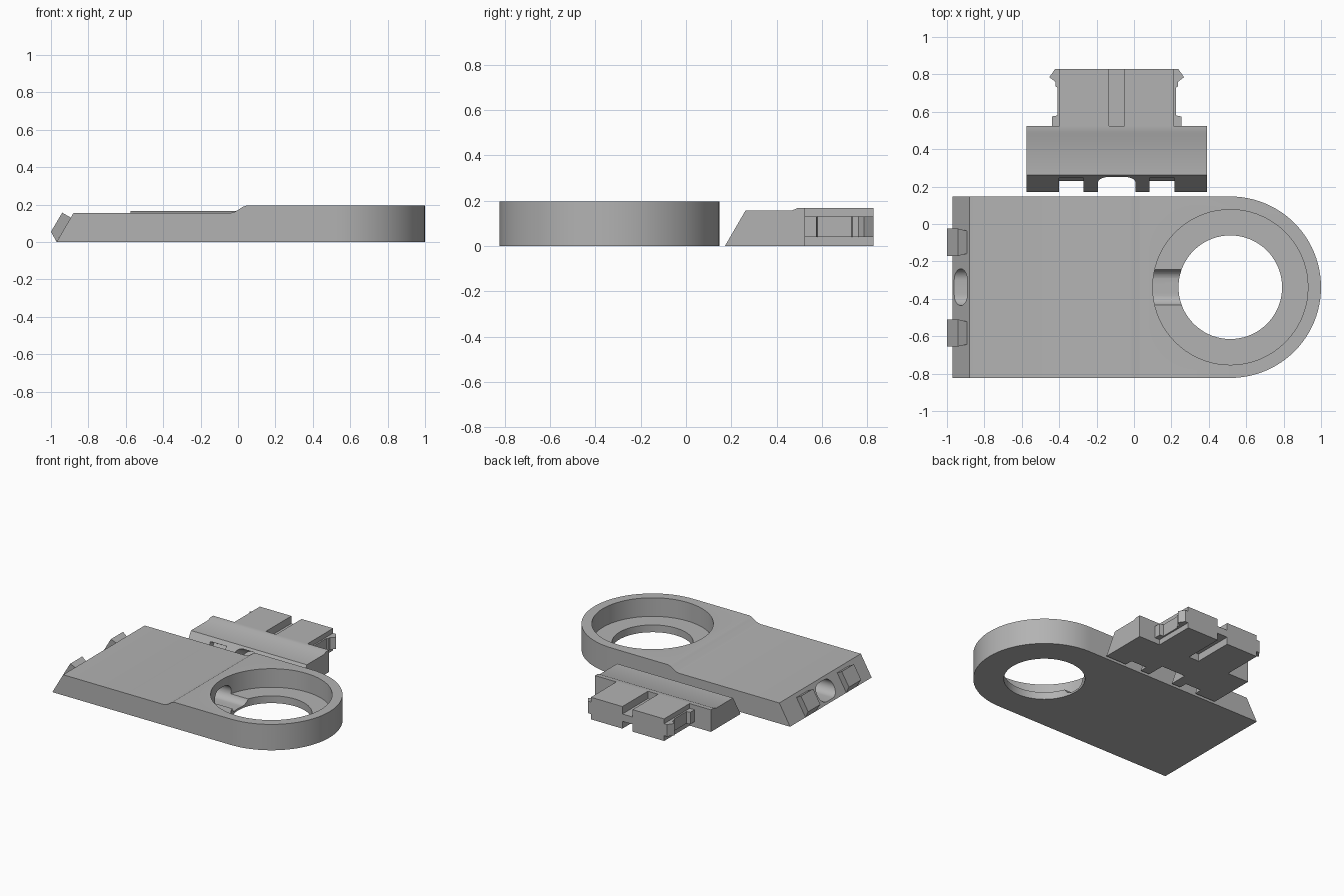
import bpy, bmesh, math

if "Cube" in bpy.data.objects:
    bpy.data.objects.remove(bpy.data.objects["Cube"])

grey = bpy.data.materials.new("plain grey")
grey.diffuse_color = (0.45, 0.45, 0.45, 1)
grey.use_nodes = True
grey.node_tree.nodes["Principled BSDF"].inputs["Base Color"].default_value = grey.diffuse_color

# Extrude a 2D profile along an axis (or through a custom mapping)
MAPS = {"x": lambda u, v, w: (w, u, v),
        "y": lambda u, v, w: (u, w, v),
        "z": lambda u, v, w: (u, v, w)}


def prism(name, pts, axis, a, b):
    f = MAPS[axis] if isinstance(axis, str) else axis
    bm = bmesh.new()
    lo = [bm.verts.new(f(u, v, a)) for u, v in pts]
    hi = [bm.verts.new(f(u, v, b)) for u, v in pts]
    bm.faces.new(lo)
    bm.faces.new(hi)
    for i in range(len(pts)):
        j = (i + 1) % len(pts)
        bm.faces.new((lo[i], lo[j], hi[j], hi[i]))
    bmesh.ops.recalc_face_normals(bm, faces=bm.faces)
    me = bpy.data.meshes.new(name)
    bm.to_mesh(me)
    bm.free()
    me.materials.append(grey)
    ob = bpy.data.objects.new(name, me)
    bpy.context.collection.objects.link(ob)
    return ob


def arc(cx, cy, r, a0, a1, n):
    return [(cx + r * math.cos(math.radians(a0 + (a1 - a0) * i / n)),
             cy + r * math.sin(math.radians(a0 + (a1 - a0) * i / n))) for i in range(n + 1)]


def box(name, x0, x1, y0, y1, z0, z1):
    return prism(name, [(x0, y0), (x1, y0), (x1, y1), (x0, y1)], "z", z0, z1)


def activate(ob):
    bpy.ops.object.select_all(action="DESELECT")
    ob.select_set(True)
    bpy.context.view_layer.objects.active = ob


def combine(ob, tool, op="DIFFERENCE"):
    m = ob.modifiers.new("cut", "BOOLEAN")
    m.operation, m.solver, m.object = op, "EXACT", tool
    activate(ob)
    bpy.ops.object.modifier_apply(modifier=m.name)
    bpy.data.objects.remove(tool)


def smooth(ob):
    activate(ob)
    bpy.ops.object.shade_smooth_by_angle(angle=math.radians(30))


# --- Main plate: side profile trimmed to a round-ended outline ---
CX, CY, R = 0.515, -0.338, 0.485
plate = prism("ring_plate", [(-0.97, 0), (1.1, 0), (1.1, 0.195), (0.045, 0.195), (0.025, 0.188),
                             (-0.015, 0.162), (-0.04, 0.155), (-0.88, 0.155)], "y", -0.9, 0.2)
outline = arc(CX, CY, R, -90, 90, 48) + [(-1.2, CY + R), (-1.2, CY - R)]
combine(plate, prism("outline", outline, "z", -0.1, 0.3), "INTERSECT")
# Stepped round opening
combine(plate, prism("recess", arc(CX, CY, 0.415, 0, 355, 71), "z", 0.055, 0.3))
combine(plate, prism("hole", arc(CX, CY, 0.277, 0, 355, 71), "z", -0.1, 0.3))
# Flat oval passage from the sloped end into the opening
oval = arc(CY + 0.038, 0.075, 0.06, -90, 90, 16) + arc(CY - 0.038, 0.075, 0.06, 90, 270, 16)
combine(plate, prism("passage", oval, "x", -1.2, CX))
smooth(plate)

# --- Dovetail teeth on the sloped end ---
for name, yc in (("tooth_back", -0.0975), ("tooth_front", -0.5825)):
    tooth = prism(name, [(-0.97, 0.001), (-0.893, 0.13), (-0.94, 0.157), (-1.0, 0.055)],
                  "y", yc - 0.0725, yc + 0.0725)
    for v in tooth.data.vertices:
        if (v.co.x > -0.9) or v.co.z < 0.01:
            v.co.y = yc + (v.co.y - yc) * 0.84

# --- Connector block ---
MX = -0.0925
block = prism("connector_block", [(0.172, 0), (0.525, 0), (0.525, 0.166), (0.49, 0.166),
                                  (0.465, 0.155), (0.262, 0.155)], "x", MX - 0.4825, MX + 0.4825)
# Pockets matching the teeth
for s in (-1, 1):
    c = MX + s * 0.2425
    combine(block, prism("pocket", [(0.197, 0.153), (0.288, 0.10), (0.201, -0.05), (0.08, -0.05)],
                         "x", c - 0.066, c + 0.066))
# Central arched opening, square to the sloped face
arch = arc(MX + 0.04, 0.013, 0.06, 0, 90, 12) + arc(MX - 0.04, 0.013, 0.06, 90, 180, 12)
arch += [(MX - 0.1, -0.15), (MX + 0.1, -0.15)]
combine(block, prism("arch", arch, lambda u, v, w: (u, 0.214 + 0.5 * v - 0.866 * w,
                                                     0.075 + 0.866 * v + 0.5 * w), -0.12, 0.08))
smooth(block)

# --- Tongue: two legs joined by a thin web, with side latches ---
box("tongue_web", MX - 0.05, MX + 0.05, 0.52, 0.828, 0.055, 0.11)
for side, s in (("left", -1), ("right", 1)):
    x0, x1 = sorted((MX + s * 0.0425, MX + s * 0.305))
    box("tongue_leg_" + side, x0, x1, 0.52, 0.828, 0, 0.166)
    latch = [(0.29, 0.52), (0.346, 0.52), (0.346, 0.575), (0.317, 0.58), (0.317, 0.73),
             (0.328, 0.735), (0.328, 0.76), (0.36, 0.785), (0.33, 0.828), (0.29, 0.828)]
    prism("latch_" + side, [(MX + s * u, v) for u, v in latch], "z", 0.04, 0.13)
